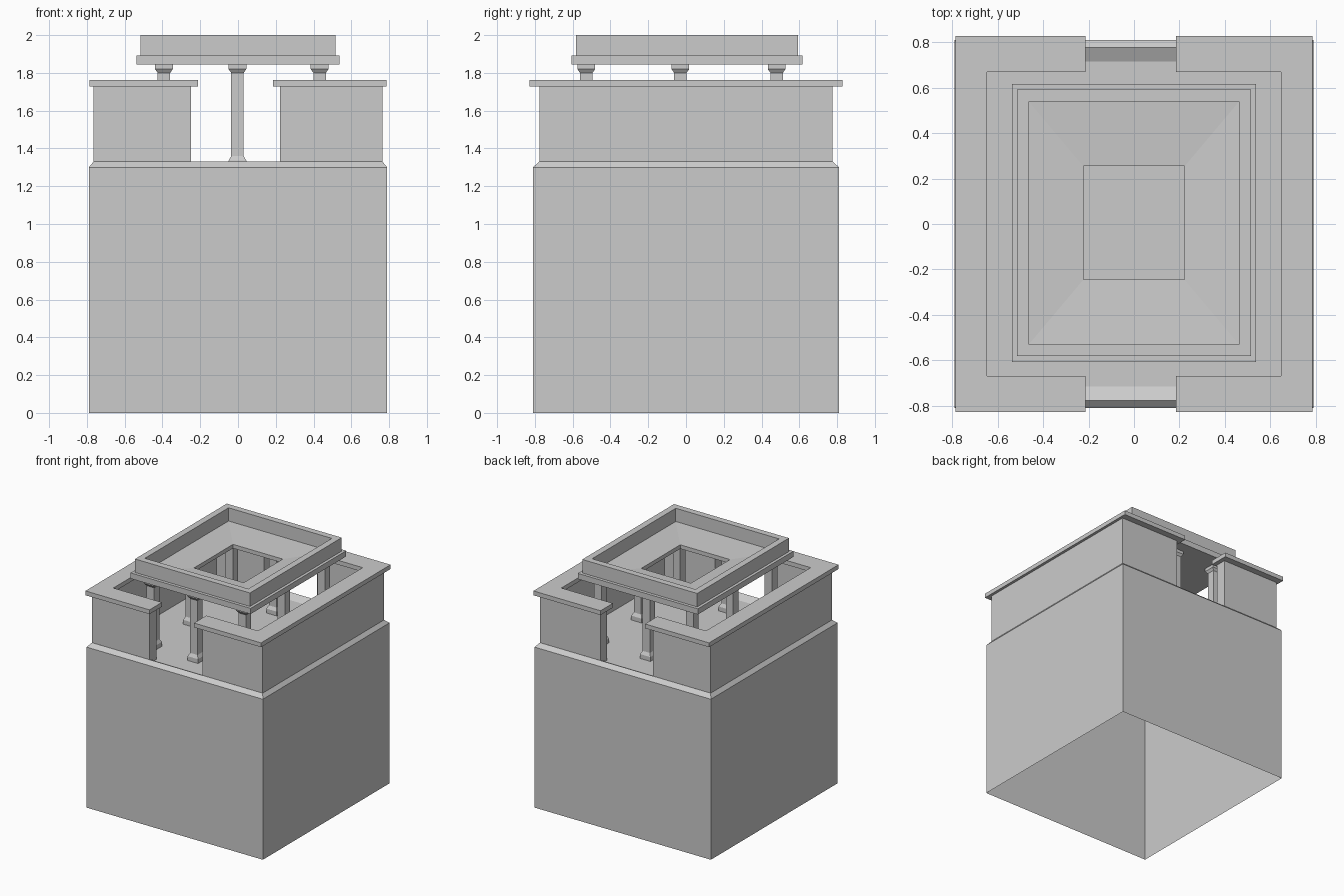
import bpy, bmesh

if "Cube" in bpy.data.objects:
    bpy.data.objects.remove(bpy.data.objects["Cube"])


def finish(name, bm):
    bmesh.ops.recalc_face_normals(bm, faces=bm.faces)
    me = bpy.data.meshes.new(name)
    bm.to_mesh(me)
    bm.free()
    ob = bpy.data.objects.new(name, me)
    bpy.context.collection.objects.link(ob)
    return ob


def rings(name, profile, cx=0, cy=0, cap_first=False, cap_last=False, closed=False):
    """Stack of rectangles (half x, half y, z) joined by side faces."""
    bm = bmesh.new()
    loops = [[bm.verts.new((cx + sx * hx, cy + sy * hy, z))
              for sx, sy in ((-1, -1), (1, -1), (1, 1), (-1, 1))]
             for hx, hy, z in profile]
    pairs = list(zip(loops, loops[1:]))
    if closed:
        pairs.append((loops[-1], loops[0]))
    for a, b in pairs:
        for i in range(4):
            j = (i + 1) % 4
            bm.faces.new((a[i], a[j], b[j], b[i]))
    if cap_first:
        bm.faces.new(loops[0])
    if cap_last:
        bm.faces.new(loops[-1])
    return finish(name, bm)


def c_shape(name, side, gap, xo, yo, xi, yi, z0, z1):
    """C-shaped plan extruded upwards; side is -1 (left) or 1 (right)."""
    plan = [(gap, -yo), (xo, -yo), (xo, yo), (gap, yo),
            (gap, yi), (xi, yi), (xi, -yi), (gap, -yi)]
    bm = bmesh.new()
    face = bm.faces.new([bm.verts.new((side * x, y, z0)) for x, y in plan])
    top = bmesh.ops.extrude_face_region(bm, geom=[face], use_keep_orig=True)
    verts = [v for v in top["geom"] if isinstance(v, bmesh.types.BMVert)]
    bmesh.ops.translate(bm, verts=verts, vec=(0, 0, z1 - z0))
    return finish(name, bm)


# Tall base: open underneath, chamfered rim, slightly sunken floor
rings("base", [(0.79, 0.81, 0), (0.79, 0.81, 1.30), (0.765, 0.777, 1.33),
               (0.70, 0.715, 1.30)], cap_last=True)

# Two C-shaped parapet walls with overhanging caps
for label, side, wall_gap, cap_gap in (("left", -1, 0.248, 0.213),
                                       ("right", 1, 0.223, 0.186)):
    c_shape(label + "_wall", side, wall_gap, 0.765, 0.776, 0.675, 0.69, 1.30, 1.728)
    c_shape(label + "_wall_cap", side, cap_gap, 0.787, 0.829, 0.648, 0.67, 1.728, 1.763)

# Eight square pillars with flared feet and capitals
s, w = 0.033, 0.047
pillar = [(w, w, 1.30), (w, w, 1.335), (s, s, 1.36), (s, s, 1.80),
          (w, w, 1.82), (w, w, 1.846)]
for i, x in enumerate((-0.392, -0.003, 0.432)):
    for j, y in enumerate((-0.528, -0.03, 0.48)):
        if (i, j) != (1, 1):
            rings(f"pillar_{i}_{j}", pillar, x, y, cap_first=True, cap_last=True)

# Roof: stepped rim, sloping tray and central opening
rings("roof", [(0.223, 0.25, 1.845), (0.538, 0.612, 1.845), (0.538, 0.612, 1.891),
               (0.515, 0.587, 1.891), (0.515, 0.587, 2.0), (0.463, 0.535, 2.0),
               (0.463, 0.535, 1.893), (0.223, 0.25, 1.877)], cy=0.005, closed=True)
